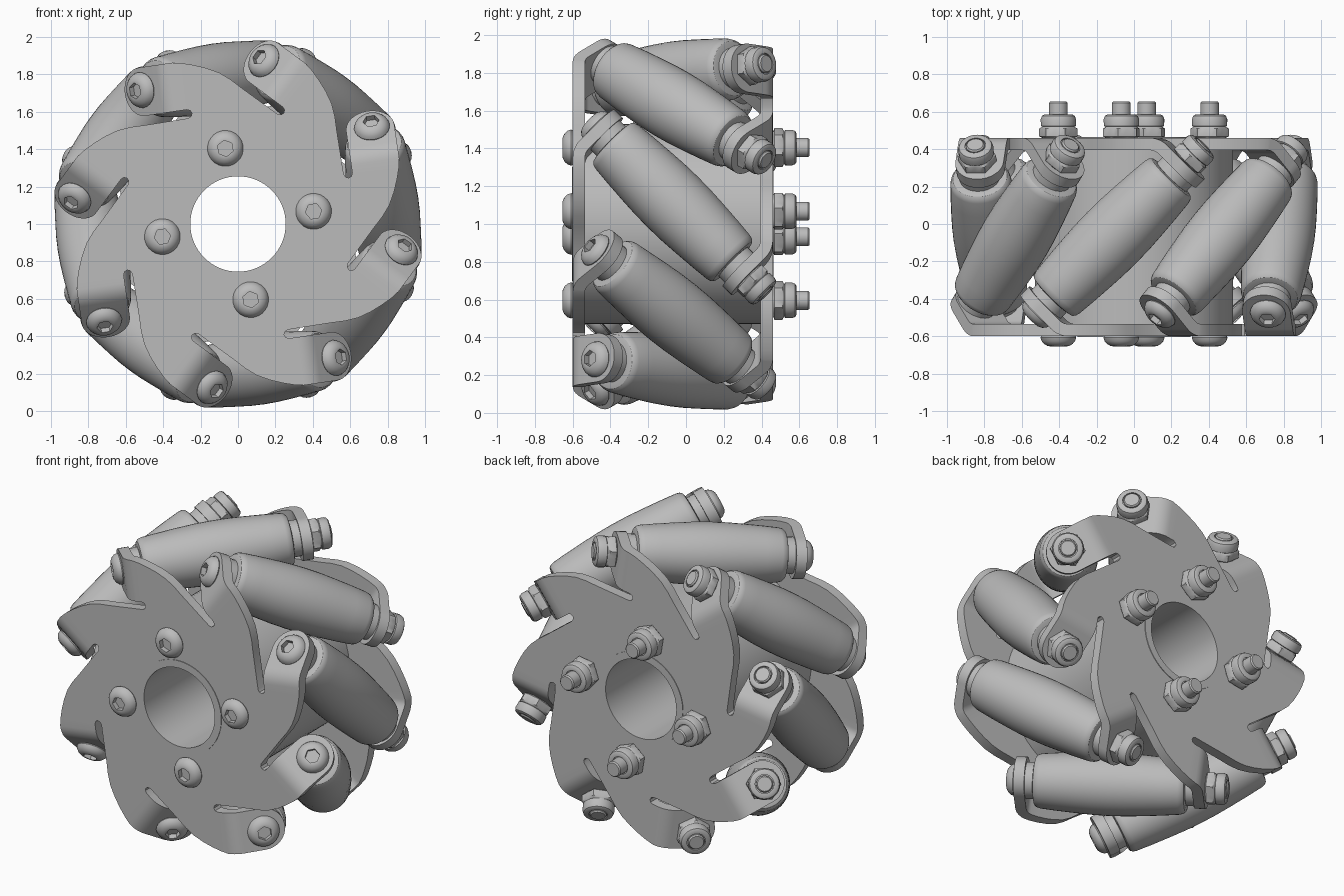
import bpy, bmesh, math
from math import sin, cos, pi, radians
from mathutils import Matrix, Vector

cube = bpy.data.objects.get("Cube")
if cube:
    bpy.data.objects.remove(cube, do_unlink=True)

COUNT = 8
STEP = 2 * pi / COUNT
START = radians(8.5)        # angle of the first roller
ROLLER_R = 0.785            # distance of roller axes from the wheel axis
PLATE_Z, THICK = 0.4975, 0.065
BEND, TAB_MID, TAB_HALF = 0.22, 0.775, 0.13

metal = bpy.data.materials.new("grey_metal")
metal.use_nodes = True
GREY = (0.5, 0.5, 0.5, 1)
metal.diffuse_color = GREY
metal.node_tree.nodes["Principled BSDF"].inputs["Base Color"].default_value = GREY


def wheel(angle):
    """Frame with x radial, y tangential and z towards the front."""
    return (Matrix.Translation((0, -0.07, 1)) @ Matrix.Rotation(-angle, 4, 'Y')
            @ Matrix.Rotation(pi / 2, 4, 'X'))


def shift(x, y, z):
    return Matrix.Translation((x, y, z))


FLIP = Matrix.Rotation(pi, 4, 'X')
TILT = Matrix.Rotation(-pi / 4, 4, 'X')


def place(name, bm, matrices, thickness=0):
    """Turn a bmesh into one object per matrix, sharing the mesh."""
    mesh = bpy.data.meshes.new(name)
    bm.to_mesh(mesh)
    bm.free()
    mesh.materials.append(metal)
    for i, matrix in enumerate(matrices):
        obj = bpy.data.objects.new(f"{name}_{i + 1}" if len(matrices) > 1 else name, mesh)
        bpy.context.collection.objects.link(obj)
        obj.matrix_world = matrix
        if i == 0:
            bpy.ops.object.select_all(action='DESELECT')
            obj.select_set(True)
            bpy.context.view_layer.objects.active = obj
            if thickness:
                mod = obj.modifiers.new("thickness", 'SOLIDIFY')
                mod.thickness, mod.offset, mod.use_even_offset = thickness, 0, True
                bpy.ops.object.modifier_apply(modifier=mod.name)
            bpy.ops.object.shade_smooth_by_angle(angle=radians(32))


def lathe(profile, segments=24, loop=False):
    """Spin (radius, height) points; a third value makes that ring hexagonal."""
    bm = bmesh.new()
    rings = []
    for r, h, *hexagonal in profile:
        ring = []
        for i in range(segments):
            a = 2 * pi * i / segments
            k = cos(pi / 6) / cos(a % (pi / 3) - pi / 6) if hexagonal else 1
            ring.append(bm.verts.new((r * k * cos(a), r * k * sin(a), h)))
        rings.append(ring)
    pairs = list(zip(rings, rings[1:]))
    if loop:
        pairs.append((rings[-1], rings[0]))
    else:
        bm.faces.new(rings[0][::-1])
        bm.faces.new(rings[-1])
    for low, high in pairs:
        for i in range(segments):
            j = (i + 1) % segments
            bm.faces.new((low[i], low[j], high[j], high[i]))
    bmesh.ops.recalc_face_normals(bm, faces=bm.faces)
    return bm


def side_plate():
    """Flat plate with a bore, slots and eight tabs bent back at 45 degrees."""
    bm = bmesh.new()
    low, high = TAB_MID - TAB_HALF, TAB_MID + TAB_HALF
    edge = [(0.72, -0.123), (0.77, -0.075), (0.815, -0.02), (0.85, 0.045),
            (0.876, 0.11), (0.895, 0.17), (high, BEND), (low, BEND),
            (low, 0.18), (0.638, 0.163), (0.622, 0.156), (0.606, 0.163), (0.598, 0.18)]
    outline = []
    for i in range(COUNT):
        turn = Matrix.Rotation(i * STEP, 4, 'Z')
        outline += [bm.verts.new(turn @ Vector((u, t, PLATE_Z))) for u, t in edge]
    bore = [bm.verts.new((0.28 * cos(a), 0.28 * sin(a), PLATE_Z))
            for a in (2 * pi * i / 48 for i in range(48))]
    edges = [bm.edges.new((loop[i - 1], loop[i]))
             for loop in (outline, bore) for i in range(len(loop))]
    bmesh.ops.triangle_fill(bm, edges=edges, use_beauty=True, normal=(0, 0, 1))

    # Tab rows as (tangent, height, half width): bend, straight run, round end
    r, steps = 0.1, 5
    rows = [(BEND + r * sin(a), PLATE_Z - r * (1 - cos(a)), TAB_HALF)
            for a in (pi / 4 * i / steps for i in range(steps + 1))]
    t0, z0, _ = rows[-1]
    for i in range(10):
        a = radians(84) * i / 9
        run = (0.127 + TAB_HALF * sin(a)) * cos(pi / 4)
        rows.append((t0 + run, z0 - run, TAB_HALF * cos(a)))
    for i in range(COUNT):
        turn = Matrix.Rotation(i * STEP, 4, 'Z')
        strip = [[bm.verts.new(turn @ Vector((TAB_MID + s * w, t, z))) for s in (-1, 1)]
                 for t, z, w in rows]
        for a, b in zip(strip, strip[1:]):
            bm.faces.new((a[0], a[1], b[1], b[0]))
    bmesh.ops.remove_doubles(bm, verts=bm.verts, dist=0.0005)
    bmesh.ops.recalc_face_normals(bm, faces=bm.faces)
    return bm


def button_head():
    return lathe([(0.092, 0), (0.096, 0.008), (0.09, 0.026), (0.076, 0.042), (0.058, 0.052),
                  (0.046, 0.054), (0.044, 0.054, 1), (0.044, 0.022, 1)])


def lock_nut(bolt_end):
    """Hexagon nut with a round collar and the end of its bolt."""
    return lathe([(0.085, 0), (0.104, 0.008, 1), (0.104, 0.05, 1), (0.086, 0.06),
                  (0.094, 0.064), (0.095, 0.1), (0.088, 0.118), (0.076, 0.125),
                  (0.056, 0.125), (0.056, 0.115), (0.05, 0.115),
                  (0.05, bolt_end - 0.008), (0.043, bolt_end)])


rollers = [wheel(START + i * STEP) @ shift(ROLLER_R, 0, 0) @ TILT for i in range(COUNT)]
bolts = [wheel(radians(9.5) + i * pi / 2) @ shift(0.41, 0, 0) for i in range(4)]
FACE = PLATE_Z + THICK / 2

# Side plates
place("side_plate", side_plate(), [wheel(START), wheel(START) @ FLIP], THICK)

# Drum between the plates and bore sleeve through them
inside = FACE - THICK / 2
place("drum", lathe([(0.53, -inside), (0.53, inside), (0.27, inside), (0.27, -inside)],
                    64, True), [wheel(0)])
end = FACE + 0.004
place("bore_sleeve", lathe([(0.302, -end), (0.302, end), (0.255, end), (0.255, -end)],
                           64, True), [wheel(0)])

# Barrel rollers with a spacer at each end
half = [(0.125, 0.455), (0.145, 0.45), (0.157, 0.437), (0.163, 0.415),
        (0.172, 0.32), (0.181, 0.2), (0.187, 0.1)]
place("roller", lathe([(r, -h) for r, h in half] + [(0.189, 0)] + half[::-1], 40), rollers)
place("spacer", lathe([(0.11, -0.51), (0.11, 0.51)]), rollers)

# Roller axle heads and nuts
seat = 0.568
place("axle_head", button_head(), [m @ shift(0, 0, seat) for m in rollers])
place("axle_nut", lock_nut(0.133), [m @ shift(0, 0, -seat) @ FLIP for m in rollers])

# Clamping bolts around the bore
place("clamp_bolt_head", button_head(), [m @ shift(0, 0, FACE) for m in bolts])
place("clamp_bolt_nut", lock_nut(0.195), [m @ shift(0, 0, -FACE) @ FLIP for m in bolts])
